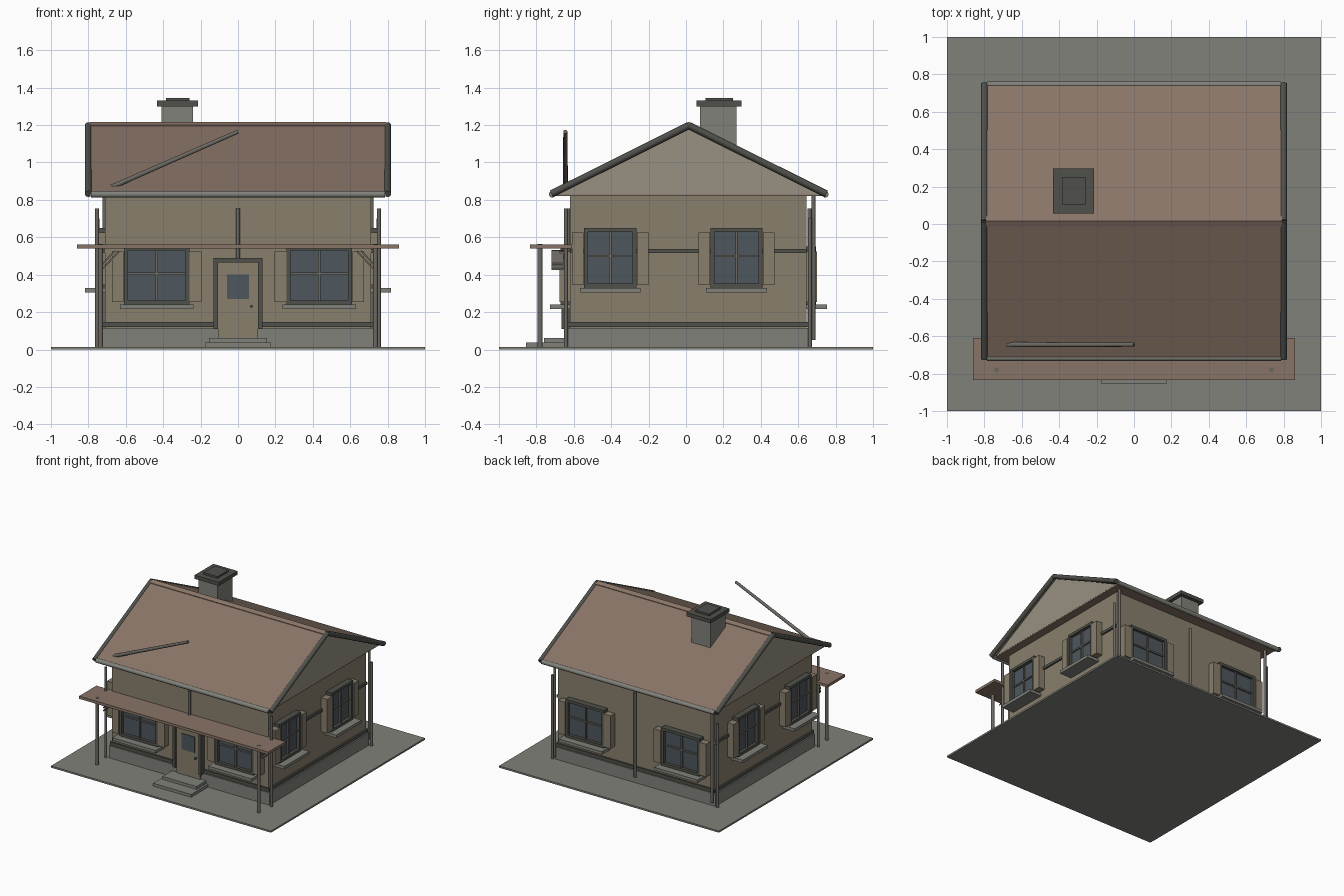
import bpy, bmesh
from mathutils import Vector

if "Cube" in bpy.data.objects:
    bpy.data.objects.remove(bpy.data.objects["Cube"])


def mat(name, r, g, b):
    m = bpy.data.materials.new(name)
    m.diffuse_color = (r, g, b, 1)
    m.use_nodes = True
    m.node_tree.nodes["Principled BSDF"].inputs["Base Color"].default_value = m.diffuse_color
    return m


WALL = mat("plaster", 0.25, 0.215, 0.155)
GABLE = mat("gable_plaster", 0.31, 0.285, 0.22)
ROOF = mat("roof_tile", 0.25, 0.175, 0.135)
STONE = mat("stone", 0.22, 0.22, 0.195)
DARK = mat("dark_trim", 0.08, 0.08, 0.07)
PIPE = mat("pipe_metal", 0.15, 0.14, 0.125)
GLASS = mat("glass", 0.075, 0.095, 0.11)
WOOD = mat("pale_wood", 0.25, 0.21, 0.15)


def finish(name, bm, m):
    bmesh.ops.recalc_face_normals(bm, faces=bm.faces)
    me = bpy.data.meshes.new(name)
    bm.to_mesh(me)
    bm.free()
    me.materials.append(m)
    ob = bpy.data.objects.new(name, me)
    bpy.context.collection.objects.link(ob)
    return ob


def box(name, x0, x1, y0, y1, z0, z1, m):
    bm = bmesh.new()
    bmesh.ops.create_cube(bm, size=1)
    for v in bm.verts:
        v.co = ((x0 + x1) / 2 + v.co.x * (x1 - x0),
                (y0 + y1) / 2 + v.co.y * (y1 - y0),
                (z0 + z1) / 2 + v.co.z * (z1 - z0))
    return finish(name, bm, m)


def rod(name, a, b, r, m, r2=None, sides=10):
    a, b = Vector(a), Vector(b)
    bm = bmesh.new()
    bmesh.ops.create_cone(bm, cap_ends=True, segments=sides, radius1=r,
                          radius2=r if r2 is None else r2, depth=(b - a).length)
    q = Vector((0, 0, 1)).rotation_difference(b - a)
    for v in bm.verts:
        v.co = q @ v.co + (a + b) / 2
    for f in bm.faces:
        f.smooth = len(f.verts) == 4
    return finish(name, bm, m)


def prism(name, profile, x0, x1, m):
    """Extrude a closed (y, z) profile along x."""
    bm = bmesh.new()
    f = bm.faces.new([bm.verts.new((x0, y, z)) for y, z in profile])
    ext = bmesh.ops.extrude_face_region(bm, geom=[f])["geom"]
    for v in ext:
        if isinstance(v, bmesh.types.BMVert):
            v.co.x = x1
    return finish(name, bm, m)


FRONT, BACK, SIDE = -0.62, 0.645, 0.71


def wall_box(name, wall, u0, u1, z0, z1, d0, d1, m):
    """Box on a wall: u along it, d outward from its surface."""
    if wall == "front":
        return box(name, u0, u1, FRONT - d1, FRONT - d0, z0, z1, m)
    if wall == "back":
        return box(name, u0, u1, BACK + d0, BACK + d1, z0, z1, m)
    if wall == "right":
        return box(name, SIDE + d0, SIDE + d1, u0, u1, z0, z1, m)
    return box(name, -SIDE - d1, -SIDE - d0, u0, u1, z0, z1, m)


def window(wall, u, w, z0, z1):
    a, b, t = u - w / 2, u + w / 2, 0.022
    n = wall + "_window_"
    wall_box(n + "glass", wall, a + t, b - t, z0 + t, z1 - t, 0, 0.025, GLASS)
    for i, (p, q) in enumerate(((a, a + t), (b - t, b))):
        wall_box(n + "stile", wall, p, q, z0, z1, 0, 0.05, DARK)
    for p, q in ((z0, z0 + t), (z1 - t, z1)):
        wall_box(n + "rail", wall, a + t, b - t, p, q, 0, 0.05, DARK)
    zc = (z0 + z1) / 2 + 0.01
    wall_box(n + "mullion", wall, u - 0.006, u + 0.006, z0 + t, z1 - t, 0.02, 0.038, PIPE)
    wall_box(n + "crossbar", wall, a + t, b - t, zc - 0.006, zc + 0.006, 0.02, 0.036, PIPE)
    wall_box(n + "sill", wall, a - 0.022, b + 0.022, z0 - 0.024, z0, 0, 0.108, STONE)
    for p, q in ((a - 0.064, a - 0.002), (b + 0.002, b + 0.064)):
        wall_box(n + "shutter", wall, p, q, z0 + 0.015, z1 - 0.025, 0, 0.055, WOOD)


# ground and house body
box("ground_slab", -1, 1, -1, 1, 0, 0.014, STONE)
box("foundation", -0.73, 0.73, -0.635, 0.66, 0.01, 0.115, STONE)
box("walls", -SIDE, SIDE, FRONT, BACK, 0.1, 0.83, WALL)

# skirting and half-timber rails
for wall in ("front", "back", "left", "right"):
    spans = {"front": ((-0.72, -0.125), (0.125, 0.72)), "back": ((-0.72, 0.72),)}
    for p, q in spans.get(wall, ((-0.63, 0.655),)):
        wall_box("skirting", wall, p, q, 0.12, 0.146, 0, 0.014, DARK)
for wall in ("left", "right"):
    wall_box("side_rail", wall, FRONT, BACK, 0.515, 0.537, 0, 0.014, DARK)

# windows
for s in (-1, 1):
    window("front", s * 0.435, 0.35, 0.24, 0.55)
    window("back", s * 0.435, 0.35, 0.24, 0.55)
for wall in ("left", "right"):
    window(wall, -0.405, 0.28, 0.33, 0.65)
    window(wall, 0.27, 0.28, 0.33, 0.65)

# door
wall_box("door", "front", -0.107, 0.107, 0.05, 0.465, 0, 0.025, WOOD)
wall_box("door_window", "front", -0.06, 0.06, 0.27, 0.4, 0.02, 0.03, GLASS)
for s in (-1, 1):
    a, b = sorted((s * 0.107, s * 0.13))
    wall_box("door_jamb", "front", a, b, 0.11, 0.465, 0, 0.045, DARK)
wall_box("door_lintel", "front", -0.13, 0.13, 0.465, 0.489, 0, 0.045, DARK)
rod("door_knob", (0.072, FRONT - 0.02, 0.23), (0.072, FRONT - 0.045, 0.23), 0.008, DARK)
box("lower_step", -0.173, 0.173, -0.855, -0.62, 0.01, 0.038, STONE)
box("upper_step", -0.155, 0.155, -0.76, -0.62, 0.038, 0.062, STONE)

# porch canopy, posts and braces
box("porch_canopy", -0.86, 0.86, -0.835, -0.61, 0.54, 0.562, ROOF)
for s in (-1, 1):
    rod("porch_post", (s * 0.735, -0.78, 0.01), (s * 0.735, -0.78, 0.565), 0.014, PIPE)
    for k in (0, 0.026):
        br = prism("porch_brace", [(-0.72, 0.425 + k), (-0.655, 0.425 + k),
                   (-0.655, 0.437 + k), (-0.72, 0.437 + k)], 0.725, 0.635 + k, PIPE)
        for v in br.data.vertices:      # slope the brace and mirror it
            v.co.z += (0.725 - v.co.x) * 1.05
            v.co.x *= s

# corner pipes and centre pipes
for s in (-1, 1):
    rod("front_corner_pipe", (s * 0.753, -0.642, 0.01), (s * 0.753, -0.642, 0.755), 0.011, PIPE)
    rod("back_corner_pipe", (s * 0.75, 0.662, 0.01), (s * 0.75, 0.662, 0.7), 0.011, PIPE)
    rod("back_downpipe", (s * 0.715, 0.682, 0.05), (s * 0.715, 0.682, 0.83), 0.011, PIPE)
rod("front_centre_pipe", (0, -0.63, 0.49), (0, -0.63, 0.755), 0.01, PIPE)
rod("back_centre_pipe", (0, 0.66, 0.06), (0, 0.66, 0.755), 0.011, PIPE)
rod("loose_pipe", (-0.695, -0.645, 0.86), (0, -0.645, 1.165), 0.014, PIPE, 0.011)

# roof: gable block, soffit and tiled shell
prism("gables", [(-0.69, 0.828), (0.72, 0.828), (0.015, 1.192)], -0.775, 0.775, GABLE)
prism("soffit", [(-0.7, 0.82), (0.73, 0.82), (0.725, 0.829), (-0.695, 0.829)], -0.774, 0.774, ROOF)
prism("roof_shell", [(-0.72, 0.822), (0.015, 1.19), (0.75, 0.822),
                     (0.75, 0.842), (0.015, 1.21), (-0.72, 0.842)], -0.79, 0.79, ROOF)
prism("ridge_cap", [(-0.015, 1.19), (0.045, 1.19), (0.045, 1.2),
                    (0.015, 1.217), (-0.015, 1.2)], -0.79, 0.79, ROOF)
for y in (-0.715, 0.745):
    rod("eave_gutter", (-0.785, y, 0.83), (0.785, y, 0.83), 0.018, STONE)
    for s in (-1, 1):
        rod("verge_trim", (s * 0.8, y - 0.005 if y < 0 else y + 0.005, 0.832),
            (s * 0.8, 0.015, 1.198), 0.019, DARK)

# chimney
box("chimney_stack", -0.41, -0.24, 0.075, 0.27, 1.0, 1.305, STONE)
box("chimney_cap", -0.433, -0.213, 0.055, 0.298, 1.3, 1.33, DARK)
box("chimney_lid", -0.385, -0.26, 0.105, 0.25, 1.33, 1.345, DARK)
